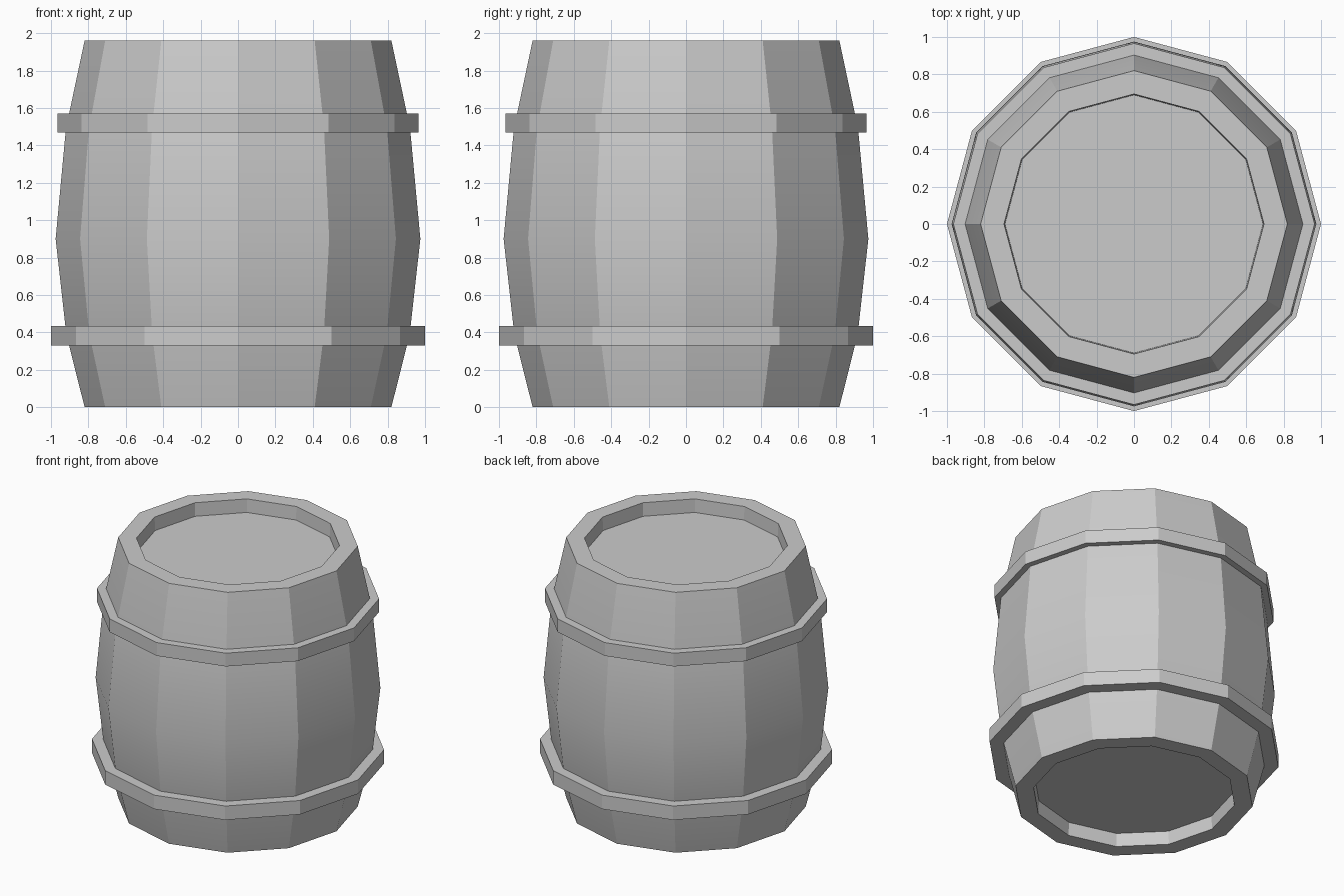
import bpy, bmesh, math

if "Cube" in bpy.data.objects:
    bpy.data.objects.remove(bpy.data.objects["Cube"])

SIDES = 12

grey = bpy.data.materials.new("plain grey")
grey.diffuse_color = (0.6, 0.6, 0.6, 1)
grey.use_nodes = True
grey.node_tree.nodes["Principled BSDF"].inputs["Base Color"].default_value = grey.diffuse_color


def lathe(name, profile, closed):
    """Revolve (radius, z) points; closed makes a ring, otherwise cap both ends."""
    bm = bmesh.new()
    rings = [[bm.verts.new((r * math.cos(math.tau * i / SIDES),
                            r * math.sin(math.tau * i / SIDES), z))
              for i in range(SIDES)] for r, z in profile]
    pairs = list(zip(rings, rings[1:]))
    if closed:
        pairs.append((rings[-1], rings[0]))
    else:
        bm.faces.new(rings[0])
        bm.faces.new(rings[-1])
    for a, b in pairs:
        for i in range(SIDES):
            j = (i + 1) % SIDES
            bm.faces.new((a[i], a[j], b[j], b[i]))
    bmesh.ops.recalc_face_normals(bm, faces=bm.faces[:])
    mesh = bpy.data.meshes.new(name)
    bm.to_mesh(mesh)
    bm.free()
    mesh.materials.append(grey)
    obj = bpy.data.objects.new(name, mesh)
    bpy.context.collection.objects.link(obj)
    # smooth along the staves, sharp between them
    bpy.ops.object.select_all(action='DESELECT')
    obj.select_set(True)
    bpy.context.view_layer.objects.active = obj
    bpy.ops.object.shade_smooth_by_angle(angle=math.radians(22))
    return obj


# Barrel body with recessed bottom and lid
lathe("barrel_body", [
    (0.69, 0.10), (0.695, 0.0), (0.82, 0.0), (0.918, 0.39), (0.975, 0.90),
    (0.92, 1.49), (0.82, 1.96), (0.695, 1.96), (0.69, 1.86)], False)

# Two flat hoops
for name, r, z0, z1 in (("lower_hoop", 1.0, 0.33, 0.435),
                        ("upper_hoop", 0.966, 1.47, 1.57)):
    lathe(name, [(0.88, z0), (r, z0), (r, z1), (0.88, z1)], True)
